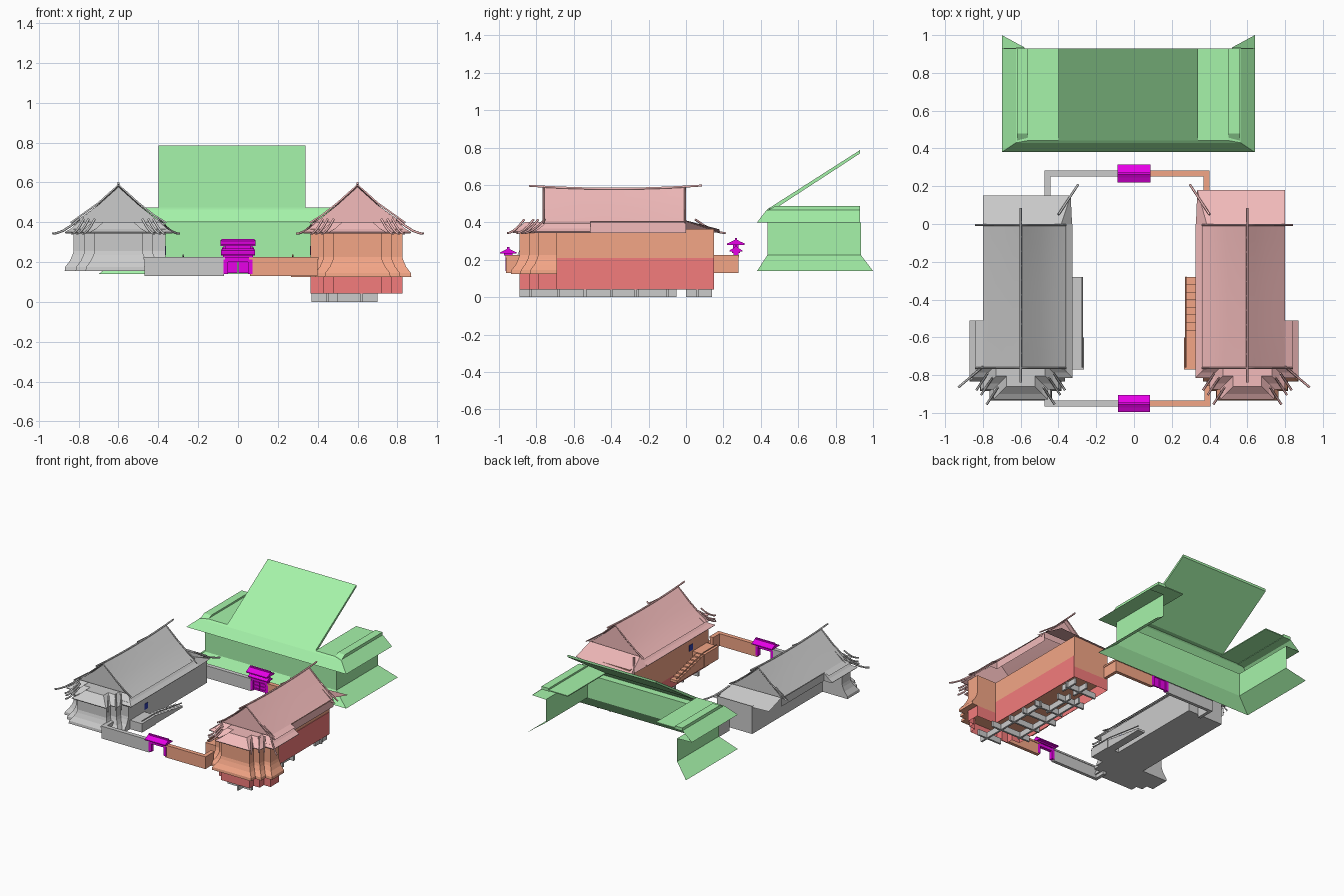
import bpy, bmesh
from mathutils import Vector

if "Cube" in bpy.data.objects:
    bpy.data.objects.remove(bpy.data.objects["Cube"])

def mat(name, c):
    m = bpy.data.materials.new(name)
    m.diffuse_color = (*c, 1)
    m.use_nodes = True
    m.node_tree.nodes["Principled BSDF"].inputs["Base Color"].default_value = m.diffuse_color
    return m

RED, ORANGE, PINK = mat("red", (.9, .2, .2)), mat("orange", (.9, .38, .24)), mat("pink", (.9, .5, .5))
GREEN, MAGENTA, NAVY = mat("green", (.38, .9, .4)), mat("magenta", (.8, 0, .8)), mat("navy", (.03, .05, .4))

def mesh(name, verts, faces, m=None, smooth=False):
    bm = bmesh.new()
    vs = [bm.verts.new(v) for v in verts]
    for f in faces:
        bm.faces.new([vs[i] for i in f])
    bmesh.ops.recalc_face_normals(bm, faces=bm.faces)
    me = bpy.data.meshes.new(name)
    bm.to_mesh(me)
    bm.free()
    ob = bpy.data.objects.new(name, me)
    bpy.context.collection.objects.link(ob)
    if m:
        me.materials.append(m)
    if smooth:
        bpy.ops.object.select_all(action='DESELECT')
        ob.select_set(True)
        bpy.context.view_layer.objects.active = ob
        bpy.ops.object.shade_smooth_by_angle()
    return ob

def loft(name, loops, m=None, closed=True, caps=(), smooth=False):
    n = len(loops[0])
    verts = [p for l in loops for p in l]
    faces = [(r*n+i, r*n+(i+1) % n, (r+1)*n+(i+1) % n, (r+1)*n+i)
             for r in range(len(loops)-1) for i in range(n if closed else n-1)]
    for c in caps:
        r = c % len(loops)
        faces.append([r*n+i for i in range(n)])
    return mesh(name, verts, faces, m, smooth)

def box(name, x0, x1, y0, y1, z0, z1, m=None):
    return loft(name, [[(x0, y0, z), (x1, y0, z), (x1, y1, z), (x0, y1, z)] for z in (z0, z1)], m, caps=(0, -1))

def tube(name, pts, r, m=None):
    cu = bpy.data.curves.new(name, 'CURVE')
    cu.dimensions, cu.bevel_depth, cu.bevel_resolution, cu.use_fill_caps = '3D', r, 1, True
    sp = cu.splines.new('POLY')
    sp.points.add(len(pts)-1)
    for p, q in zip(sp.points, pts):
        p.co = (*q, 1)
    ob = bpy.data.objects.new(name, cu)
    bpy.context.collection.objects.link(ob)
    if m:
        cu.materials.append(m)

def footprint(y_bay, y_back, steps, ui, uo):
    # stepped front end: steps are (half width, y) from the widest to the foremost
    (a, ya), (b, yb), (c, yc) = steps
    return [(ui, y_back), (ui, ya), (-b, ya), (-b, yb), (-c, yb), (-c, yc), (c, yc),
            (c, yb), (b, yb), (b, ya), (a, ya), (a, y_bay), (uo, y_bay), (uo, y_back)]

WALL = footprint(-.69, .15, ((.225, -.79), (.17, -.84), (.12, -.89)), -.235, .06)
EAVE = footprint(-.51, 0, ((.22, -.765), (.15, -.825), (.095, -.88)), -.225, .2)
CUT = {11, 12, 13}

def offset(pts, d, fixed):
    # move each edge of a right-angled outline outward by d, except the fixed ones
    n, out = len(pts), []
    for i in range(n):
        p = Vector(pts[i])
        for e in ((i-1) % n, i):
            if e not in fixed:
                t = (Vector(pts[(e+1) % n]) - Vector(pts[e])).normalized()
                p = p + d*Vector((t.y, -t.x))
        out.append(p)
    return out

def hall(tag, s, z0, yb, wall, roof):
    P = lambda u, y, z: (s*(.6+u), y, z)
    def bx(name, u0, u1, *r):
        a, b = sorted((s*(.6+u0), s*(.6+u1)))
        return box(tag+name, a, b, *r)
    # walls with flared foot; the outer long wall is set back under the roof
    loft(tag+"walls", [[P(*p, z) for p in offset(WALL, d, CUT | {0})] for d, z in
         ((.045, z0), (.043, z0+.02), (.02, z0+.05), (.006, z0+.08), (0, z0+.1), (0, .365))], wall, caps=(0,))
    # stepped eaves
    loft(tag+"eaves", [[P(*p, z) for p in offset(EAVE, d, CUT)] for d, z in
         ((.045, .343), (.05, .35), (.02, .367), (-.02, .402))], roof, closed=False)
    cap = offset(EAVE, -.02, CUT)
    mesh(tag+"eave_top", [P(*p, .402) for p in cap[2:10]], [range(8)], roof)
    # back roof slope
    mesh(tag+"back_slope", [P(-.215, 0, .405), P(.2, 0, .41), P(.2, yb, .362), P(-.265, yb, .345), P(-.272, 0, .347)],
         [(0, 1, 2, 3), (0, 3, 4)], roof)
    # sagging gable roof
    prof = [(-.24, .393), (-.18, .43), (-.1, .493), (-.04, .547), (0, .583), (.04, .547), (.1, .493), (.2, .412)]
    yc = -.385
    sag = lambda y: .016*((y-yc)/.46)**2
    ys = [-.765+.76*i/10 for i in range(11)]
    loft(tag+"gable_roof", [[P(u, y, z-.008+sag(y)*(z-.39)/.19) for u, z in prof] for y in ys], roof, closed=False, smooth=True)
    full = prof[:-1]+[(.24, .393)]
    loft(tag+"front_roof_side", [[P(u, y, z) for u, z in ((.2, .408), (.24, .39))] for y in (-.765, -.51)], roof, closed=False)
    for y in (-.735, -.03):
        mesh(tag+"gable_end", [P(u, y, z-.006) for u, z in full], [range(8)], roof)
    # ridge and verge ribs
    tube(tag+"ridge", [P(0, y, .58+sag(y)) for y in [-.84+.925*i/12 for i in range(13)]], .006, roof)
    for y in (-.762, -.005):
        tube(tag+"verge_rib", [P(u, y, z+.004) for u, z in full], .005, roof)
    # curled hip ribs: three pairs in front, one long outer, one long back inner
    ribs = [((a*k, y), ((a+.06)*k, y-.09)) for k in (-1, 1)
            for a, y in ((.12, -.865), (.15, -.815), (.175, -.79))]
    ribs += [((.2, -.755), (.33, -.865)), ((-.2, .05), (-.305, .21))]
    for (u0, y0), (u1, y1) in ribs:
        tube(tag+"hip_rib", [P(u0+(u1-u0)*t, y0+(y1-y0)*t, z) for t, z in
             ((0, .415), (.3, .382), (.6, .357), (.85, .345), (1, .343))], .006, roof)
    # courtyard stair with landing and rail
    bx("landing", -.335, -.235, -.77, -.6, z0, .222, wall)
    for i in range(8):
        bx("step", -.33, -.27, -.6+.04*i, -.56+.04*i, z0, .215-(.205-z0)*i/8, wall)
    tube(tag+"stair_rail", [P(-.325, -.76, .235), P(-.325, -.6, .235), P(-.325, -.28, z0+.035)], .004, wall)
    bx("door_panel", -.238, -.233, -.6, -.56, .235, .28, NAVY)

hall("right_hall_", 1, .125, .18, ORANGE, PINK)
hall("left_hall_", -1, .155, .15, None, None)

# red basement, open below
loft("basement", [[(.6+u, y, z) for u, y in WALL] for z in (.042, .126)], RED)
box("basement_side", .659, .663, -.69, .151, .042, .21, RED)
# foundation walls under the right hall
for x, y0, y1 in ((.45, -.7, -.05), (.62, -.89, -.25), (.53, -.3, -.05), (.54, 0, .14), (.64, 0, .14)):
    box("foundation_long", x-.007, x+.007, y0, y1, 0, .043)
for y, x0, x1 in ((-.83, .5, .7), (-.68, .37, .7), (-.54, .4, .66), (-.4, .37, .66), (-.27, .42, .66), (-.1, .37, .6), (.06, .4, .66)):
    box("foundation_cross", x0, x1, y-.007, y+.007, 0, .043)

# courtyard walls with caps
def yard_wall(x0, x1, y0, y1, m):
    box("yard_wall", x0, x1, y0, y1, .13, .212, m)
    box("yard_wall_cap", x0-.004, x1+.004, y0-.004, y1+.004, .212, .225, m)
yard_wall(-.47, -.07, -.962, -.938, None)
yard_wall(-.47, -.446, -.938, -.86, None)
yard_wall(.06, .40, -.962, -.938, ORANGE)
yard_wall(.376, .40, -.938, -.86, ORANGE)
yard_wall(-.47, -.07, .256, .28, None)
yard_wall(-.47, -.446, .15, .256, None)
yard_wall(.07, .395, .256, .28, ORANGE)
yard_wall(.371, .395, .15, .256, ORANGE)

# gateways
def gate_roof(y, z, hx, hy):
    sec = [(-hy, 0), (-hy, .007), (-hy*.45, .018), (0, .03), (hy*.45, .018), (hy, .007), (hy, 0)]
    loft("gate_roof", [[(x, y+a, z+b) for a, b in sec] for x in (-hx, hx)], MAGENTA, caps=(0, -1))
    box("gate_ridge", -hx*.95, hx*.95, y-.006, y+.006, z+.025, z+.036, MAGENTA)

def gate(y, z0, ztop):
    for x in (-.062, .062):
        box("gate_post", x-.011, x+.011, y-.014, y+.014, z0, ztop, MAGENTA)
    box("gate_lintel", -.072, .072, y-.012, y+.012, ztop-.03, ztop-.008, MAGENTA)
    box("gate_bracket", -.075, .075, y-.022, y+.022, ztop-.008, ztop+.004, MAGENTA)

gate(-.95, .14, .23)
gate_roof(-.95, .232, .085, .045)
gate(.267, .14, .245)
gate_roof(.267, .243, .08, .034)
box("gate_upper_beam", -.065, .065, .252, .282, .26, .284, MAGENTA)
gate_roof(.267, .28, .088, .047)
for x in (-.027, .027):
    box("gate_door", x-.024, x+.024, .262, .272, .145, .22, MAGENTA)
    for z in (.155, .18, .205):
        box("gate_door_rail", x-.024, x+.024, .256, .262, z, z+.006, MAGENTA)

# rear hall: three-sided shell, open at the back
prof = [(0, 0, .14, 1.0), (.12, .055, .225, .935), (.12, .055, .40, .935), (0, 0, .40, .93),
        (.075, .05, .465, .93), (.14, .062, .475, .93)]
loft("rear_hall_shell", [[(-.70+dx, yb, z), (-.70+dx, .38+dy, z), (.64-dx, .38+dy, z), (.64-dx, yb, z)]
     for dx, dy, z, yb in prof], GREEN, closed=False)
for x0, x1, r0, r1 in ((-.56, -.40, -.62, -.56), (.34, .50, .50, .56)):
    box("rear_hall_flat_roof", x0, x1, .442, .93, .468, .475, GREEN)
    loft("rear_hall_roof_ridge", [[(r0, y, .465), (r1, y, .465), (r1, y+d, .488), (r0, y+d, .488)]
         for y, d in ((.44, .04), (.93, 0))], GREEN, caps=(0, -1))
# tilted roof panel
loft("rear_hall_tilted_roof", [[(x, .44, .473), (x, .93, .786), (x, .93, .768), (x, .475, .472)]
     for x in (-.40, .34)], GREEN, caps=(0, -1))
